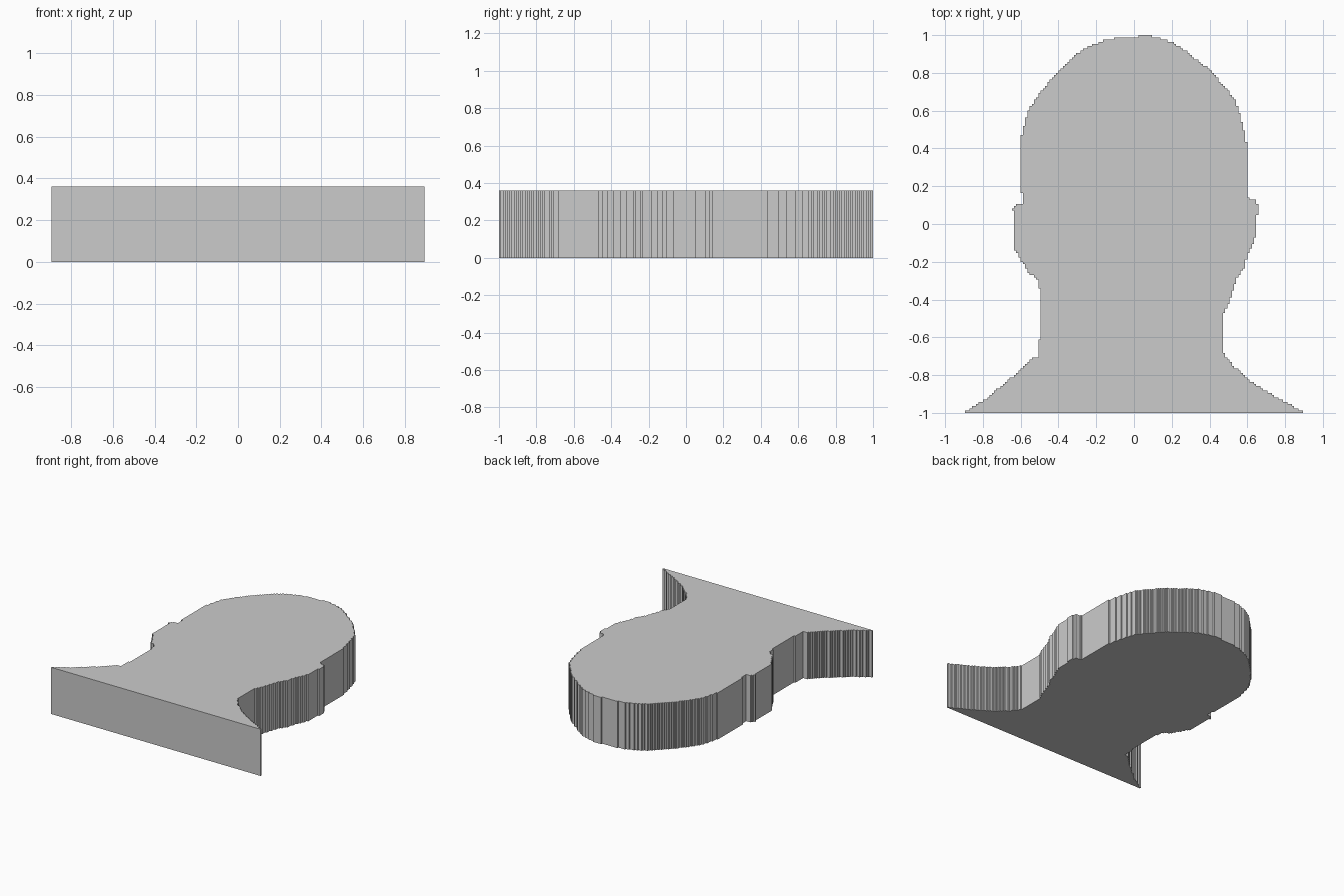
import bpy, bmesh

if "Cube" in bpy.data.objects:
    bpy.data.objects.remove(bpy.data.objects["Cube"])

HEIGHT = 0.36
ROWS = 170
STEP = 2.0 / ROWS

# Outline of each side as (x, y), from the shoulder up to the crown
LEFT = [(-.905, -1), (-.79, -.93), (-.685, -.845), (-.595, -.765), (-.54, -.71),
        (-.51, -.70), (-.495, -.56), (-.495, -.385), (-.505, -.295),
        (-.515, -.285), (-.55, -.27), (-.57, -.235), (-.60, -.19), (-.63, -.135),
        (-.64, -.10), (-.64, .065), (-.65, .08), (-.625, .10), (-.59, .107),
        (-.59, .165), (-.60, .175), (-.60, .45), (-.58, .53), (-.553, .615),
        (-.50, .69), (-.44, .765), (-.373, .835), (-.30, .905), (-.235, .94),
        (-.155, .973), (-.075, .987), (.03, .995), (.07, 1)]
RIGHT = [(.905, -1), (.77, -.925), (.64, -.85), (.53, -.755), (.48, -.70),
         (.465, -.645), (.465, -.485), (.49, -.445), (.52, -.365), (.55, -.275),
         (.59, -.23), (.595, -.18), (.61, -.145), (.645, -.065), (.645, .045),
         (.655, .055), (.655, .10), (.64, .13), (.595, .137), (.595, .43),
         (.575, .53), (.54, .65), (.475, .735), (.395, .82), (.325, .873),
         (.26, .925), (.20, .963), (.135, .985), (.07, 1)]


def x_at(chain, y):
    """Outline x at height y, snapped to the step grid."""
    for (x0, y0), (x1, y1) in zip(chain, chain[1:]):
        if y0 <= y <= y1:
            x = x0 + (x1 - x0) * (y - y0) / (y1 - y0)
            return round(x / STEP) * STEP


def stairs(chain):
    """Stepped edge: one short riser per row, merged where x repeats."""
    pts = []
    for i in range(ROWS):
        x = x_at(chain, -1 + (i + 0.5) * STEP)
        lo, hi = -1 + i * STEP, -1 + (i + 1) * STEP
        if pts and abs(pts[-1][0] - x) < 1e-6:
            pts[-1] = (x, hi)
        else:
            pts += [(x, lo), (x, hi)]
    return pts


# Head-and-shoulders slab
bm = bmesh.new()
loop = stairs(RIGHT) + stairs(LEFT)[::-1]
base = bm.faces.new([bm.verts.new((x, y, 0)) for x, y in loop])
top = bmesh.ops.extrude_face_region(bm, geom=[base], use_keep_orig=True)
bmesh.ops.translate(bm, vec=(0, 0, HEIGHT),
                    verts=[v for v in top["geom"] if isinstance(v, bmesh.types.BMVert)])
bmesh.ops.recalc_face_normals(bm, faces=bm.faces)
mesh = bpy.data.meshes.new("bust_silhouette_slab")
bm.to_mesh(mesh)
bm.free()

# Plain grey
grey = bpy.data.materials.new("plain grey")
grey.diffuse_color = (0.6, 0.6, 0.6, 1)
grey.use_nodes = True
grey.node_tree.nodes["Principled BSDF"].inputs["Base Color"].default_value = grey.diffuse_color
mesh.materials.append(grey)
slab = bpy.data.objects.new("bust_silhouette_slab", mesh)
bpy.context.collection.objects.link(slab)
